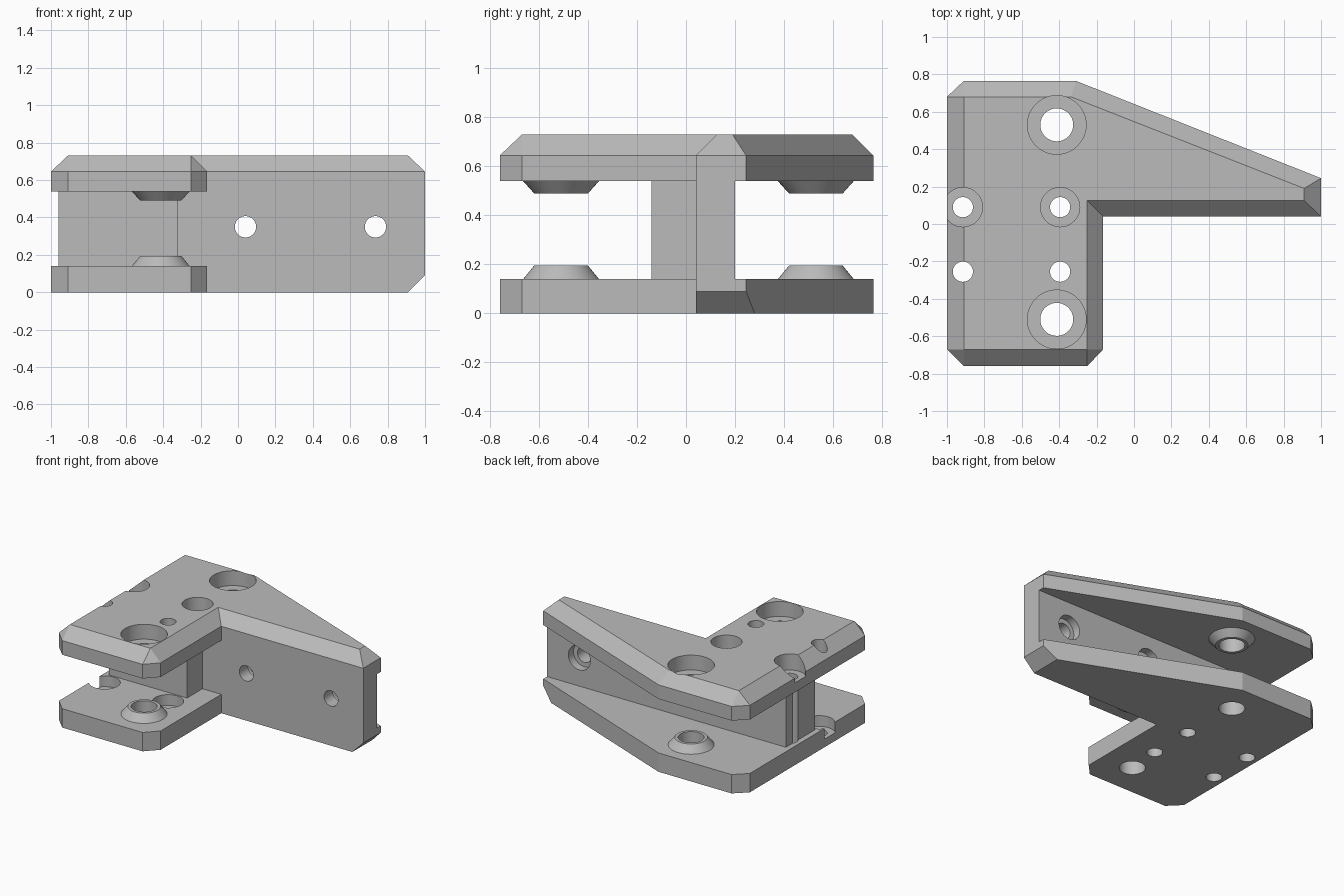
import bpy, bmesh
from math import cos, sin, pi, radians

cube = bpy.data.objects.get("Cube")
if cube:
    bpy.data.objects.remove(cube, do_unlink=True)

# Single plain grey finish
grey = bpy.data.materials.new("plain_grey")
grey.use_nodes = True
grey.diffuse_color = (0.5, 0.5, 0.5, 1)
grey.node_tree.nodes["Principled BSDF"].inputs["Base Color"].default_value = (0.5, 0.5, 0.5, 1)


def finish(name, bm):
    bmesh.ops.remove_doubles(bm, verts=bm.verts, dist=0.0005)
    bmesh.ops.recalc_face_normals(bm, faces=bm.faces)
    mesh = bpy.data.meshes.new(name)
    bm.to_mesh(mesh)
    bm.free()
    mesh.materials.append(grey)
    obj = bpy.data.objects.new(name, mesh)
    bpy.context.collection.objects.link(obj)
    return obj


def loft(bm, rings):
    """Skin a stack of equal-length rings and cap both ends."""
    loops = [[bm.verts.new(p) for p in ring] for ring in rings]
    for low, high in zip(loops, loops[1:]):
        for i in range(len(low)):
            j = (i + 1) % len(low)
            bm.faces.new((low[i], low[j], high[j], high[i]))
    bm.faces.new(loops[0][::-1])
    bm.faces.new(loops[-1])


def prism(outline, *heights):
    return [[(x, y, z) for x, y in outline] for z in heights]


def lathe(name, profile, location, along_y=False, steps=48):
    """Solid of revolution from (radius, height) pairs."""
    bm = bmesh.new()
    loft(bm, [[(r * cos(2 * pi * i / steps), r * sin(2 * pi * i / steps), z)
               for i in range(steps)] for r, z in profile])
    obj = finish(name, bm)
    obj.location = location
    if along_y:
        obj.rotation_euler.x = -pi / 2
    return obj


# Shared plate outline, and its inset for the bevelled top
outline = [(-1, -.67), (-.91, -.76), (-.25, -.76), (-.165, -.67), (-.165, .04),
           (1, .04), (1, .245), (-.31, .765), (-.91, .765), (-1, .68)]
inset = [(-.91, -.67), (-.91, -.67), (-.25, -.67), (-.25, -.67), (-.25, .125),
         (.91, .125), (.91, .19), (-.337, .68), (-.91, .68), (-.91, .68)]

# Upper plate with bevelled rim
bm = bmesh.new()
loft(bm, prism(outline, .54, .645))
bmesh.ops.delete(bm, geom=[f for f in bm.faces if f.calc_center_median().z > .64],
                 context='FACES_ONLY')
bm.verts.ensure_lookup_table()
rim = bm.verts[len(outline):]
top = {}
for p in inset:
    if p not in top:
        top[p] = bm.verts.new((*p, .73))
bm.faces.new(list(top.values()))
for i in range(len(outline)):
    j = (i + 1) % len(outline)
    ring = [rim[i], rim[j], top[inset[j]]]
    if inset[i] != inset[j]:
        ring.append(top[inset[i]])
    bm.faces.new(ring)
upper_plate = finish("upper_plate", bm)

# Lower plate with its long end bevelled underneath
bm = bmesh.new()
loft(bm, prism(outline, 0, .14))
cut = bmesh.ops.bisect_plane(bm, geom=bm.verts[:] + bm.edges[:] + bm.faces[:],
                             plane_co=(.91, 0, 0), plane_no=(1, 0, -1), clear_outer=True)
bmesh.ops.edgenet_fill(bm, edges=[e for e in cut["geom_cut"]
                                  if isinstance(e, bmesh.types.BMEdge)])
lower_plate = finish("lower_plate", bm)

# Core block and long wall between the plates
bm = bmesh.new()
loft(bm, prism([(-.96, -.14), (-.32, -.14), (-.32, .04), (1, .04), (1, .2), (-.96, .2)],
               .14, .54))
core_wall = finish("core_wall", bm)
parts = [upper_plate, lower_plate, core_wall]
plates_and_core = list(parts)

# Cutters are paired with the parts they go through
jobs = []
for side, y in (("rear", .53), ("front", -.51)):
    here = (-.413, y, 0)
    bosses = [lathe(f"{side}_upper_boss", [(.11, .49), (.155, .54)], here),
              lathe(f"{side}_lower_boss", [(.155, .14), (.11, .195)], here)]
    parts += bosses
    bore = lathe("pivot_bore", [(.088, -.1), (.088, .62), (.157, .62), (.157, 1)], here)
    jobs.append((bore, [upper_plate, lower_plate] + bosses))
for x in (-.915, -.395):
    rear = lathe("rear_screw_bore", [(.054, -.1), (.054, .61), (.105, .61), (.105, 1)],
                 (x, .09, 0))
    front = lathe("front_screw_bore", [(.054, -.1), (.054, .06), (.105, .06), (.105, .3),
                                       (.054, .3), (.054, 1)], (x, -.255, 0))
    jobs += [(rear, plates_and_core), (front, [upper_plate, lower_plate])]
for x in (.04, .735):
    bore = lathe("wall_bore", [(.057, -.2), (.057, .14), (.09, .14), (.09, .4)],
                 (x, 0, .35), along_y=True)
    jobs.append((bore, [core_wall]))

for cutter, targets in jobs:
    cutter.hide_render = True
    for part in targets:
        mod = part.modifiers.new("bore", 'BOOLEAN')
        mod.operation = 'DIFFERENCE'
        mod.solver = 'EXACT'
        mod.object = cutter

# Bake the cuts, then drop the cutters
bpy.context.view_layer.update()
graph = bpy.context.evaluated_depsgraph_get()
baked = [bpy.data.meshes.new_from_object(p.evaluated_get(graph)) for p in parts]
for part, mesh in zip(parts, baked):
    part.modifiers.clear()
    part.data = mesh
for cutter, _ in jobs:
    bpy.data.objects.remove(cutter, do_unlink=True)

# Smooth bores, crisp edges
bpy.ops.object.select_all(action='DESELECT')
for part in parts:
    part.select_set(True)
bpy.context.view_layer.objects.active = parts[0]
bpy.ops.object.shade_smooth_by_angle(angle=radians(15))
